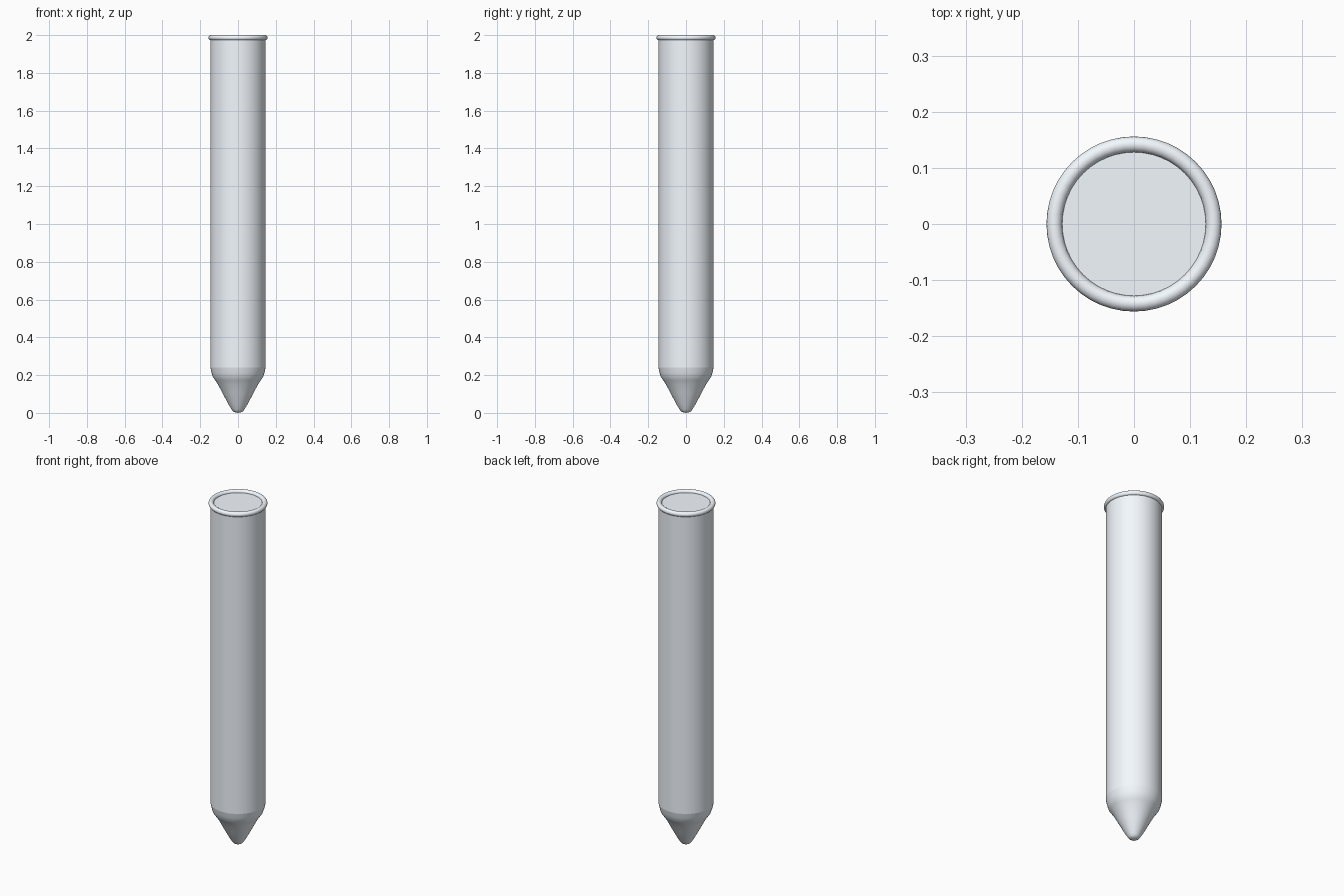
import bpy, math

if "Cube" in bpy.data.objects:
    bpy.data.objects.remove(bpy.data.objects["Cube"])

SIDES = 48

# Pale bluish glass
glass = bpy.data.materials.new("pale_glass")
glass.diffuse_color = (0.9, 0.95, 1.0, 1.0)
glass.use_nodes = True
glass.node_tree.nodes["Principled BSDF"].inputs["Base Color"].default_value = glass.diffuse_color


def finish(obj, angle=40):
    obj.data.materials.append(glass)
    bpy.ops.object.select_all(action='DESELECT')
    obj.select_set(True)
    bpy.context.view_layer.objects.active = obj
    bpy.ops.object.shade_smooth_by_angle(angle=math.radians(angle))


def lathe(name, profile):
    """Spin (radius, z) points around z; a radius of 0 makes a pole."""
    verts, faces, rings = [], [], []
    for r, z in profile:
        start = len(verts)
        n = SIDES if r > 0 else 1
        verts += [(r * math.cos(2 * math.pi * i / SIDES),
                   r * math.sin(2 * math.pi * i / SIDES), z) for i in range(n)]
        rings.append([start + i % n for i in range(SIDES)])
    for low, high in zip(rings, rings[1:]):
        for i in range(SIDES):
            j = (i + 1) % SIDES
            quad = [low[i], low[j], high[j], high[i]]
            faces.append(list(dict.fromkeys(quad)))
    mesh = bpy.data.meshes.new(name)
    mesh.from_pydata(verts, [], faces)
    obj = bpy.data.objects.new(name, mesh)
    bpy.context.collection.objects.link(obj)
    finish(obj)
    return obj


# Straight body, closed at the top
bpy.ops.mesh.primitive_cylinder_add(vertices=SIDES, radius=0.146, depth=1.746,
                                    location=(0, 0, 0.24 + 1.746 / 2))
body = bpy.context.object
body.name = "tube_body"
finish(body)

# Rounded conical tip
lathe("conical_tip", [(0, 0.0), (0.02, 0.004), (0.028, 0.01), (0.034, 0.019),
                      (0.048, 0.041), (0.082, 0.105), (0.105, 0.149),
                      (0.121, 0.173), (0.133, 0.19), (0.14, 0.213),
                      (0.146, 0.24)])

# Rolled rim
bpy.ops.mesh.primitive_torus_add(major_radius=0.142, minor_radius=0.014,
                                 major_segments=SIDES, minor_segments=16,
                                 location=(0, 0, 1.986))
rim = bpy.context.object
rim.name = "rim"
finish(rim, 60)
